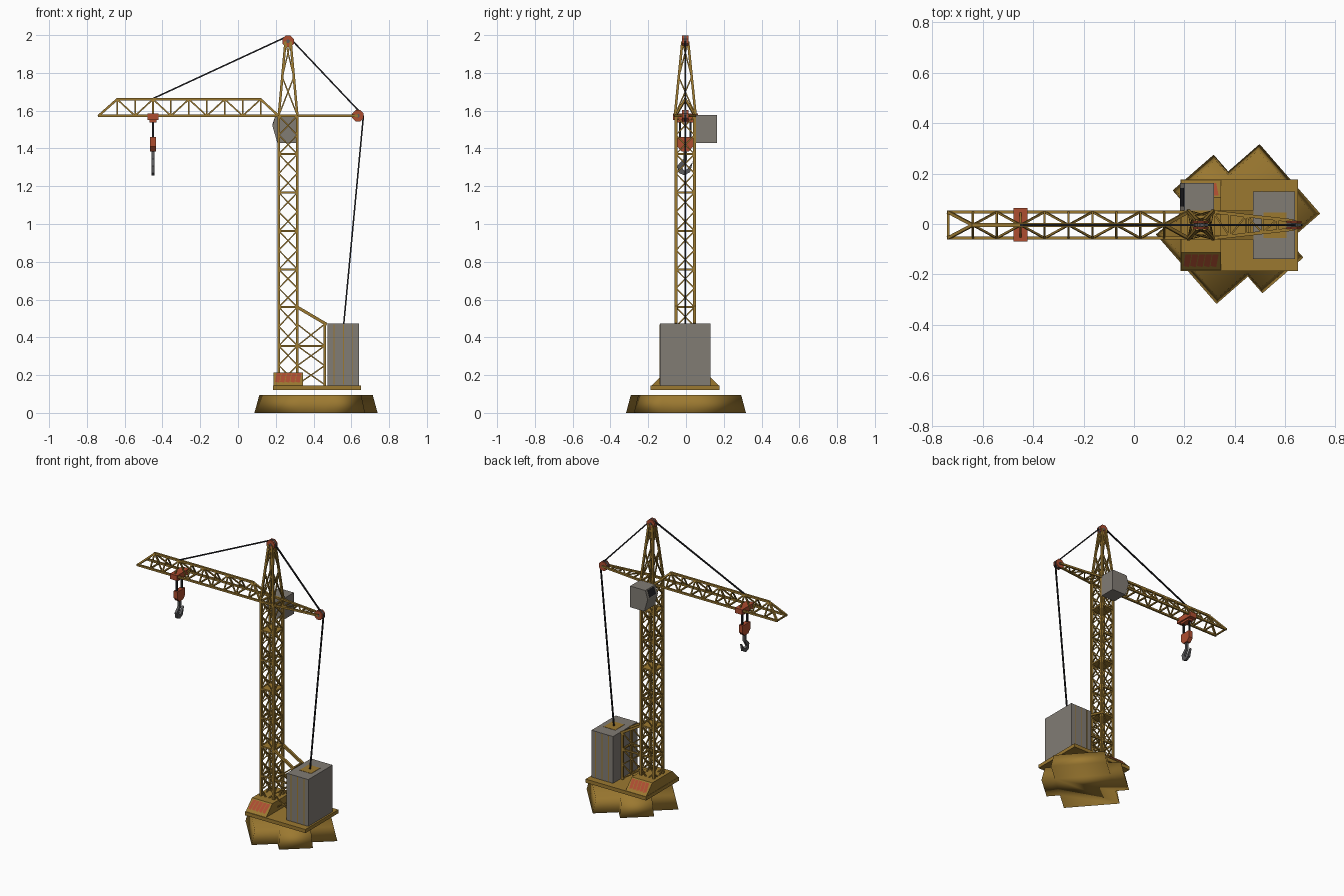
import bpy, bmesh, math
from mathutils import Vector, Matrix

if "Cube" in bpy.data.objects:
    bpy.data.objects.remove(bpy.data.objects["Cube"])


def material(name, rgb):
    m = bpy.data.materials.new(name)
    m.diffuse_color = (*rgb, 1)
    m.use_nodes = True
    m.node_tree.nodes["Principled BSDF"].inputs["Base Color"].default_value = m.diffuse_color
    return m


GOLD = material("ochre paint", (0.33, 0.19, 0.03))
RED = material("rust red", (0.42, 0.075, 0.03))
GREY = material("warm grey", (0.22, 0.20, 0.175))
STEEL = material("dark steel", (0.10, 0.10, 0.105))
BLACK = material("cable black", (0.015, 0.015, 0.018))
TX, YC, H = 0.265, -0.004, 0.049      # tower centre and half spacing of its posts


def finish(name, bm, mat):
    me = bpy.data.meshes.new(name)
    bm.to_mesh(me)
    bm.free()
    me.materials.append(mat)
    ob = bpy.data.objects.new(name, me)
    bpy.context.collection.objects.link(ob)
    return ob


def bar(bm, p, q, w=0.01, t=None):
    """square bar from p to q"""
    p, q = Vector(p), Vector(q)
    d = q - p
    z = d.normalized()
    x = Vector((0, 1, 0)) if abs(z.y) < 0.9 else Vector((1, 0, 0))
    y = z.cross(x).normalized()
    x = y.cross(z)
    rot = Matrix((x, y, z)).transposed().to_4x4()
    m = Matrix.Translation((p + q) / 2) @ rot @ Matrix.Diagonal((w, t or w, d.length, 1))
    bmesh.ops.create_cube(bm, size=1, matrix=m)


def box(bm, x0, x1, y0, y1, z0, z1):
    m = Matrix.Translation(((x0 + x1) / 2, (y0 + y1) / 2, (z0 + z1) / 2))
    bmesh.ops.create_cube(bm, size=1, matrix=m @ Matrix.Diagonal((x1 - x0, y1 - y0, z1 - z0, 1)))


def boxes(name, mat, *dims):
    bm = bmesh.new()
    for d in dims:
        box(bm, *d)
    return finish(name, bm, mat)


def loft(name, mat, a, b):
    """closed solid between two matching outlines"""
    bm = bmesh.new()
    va, vb = [bm.verts.new(p) for p in a], [bm.verts.new(p) for p in b]
    n = len(a)
    bm.faces.new(va[::-1])
    bm.faces.new(vb)
    for i in range(n):
        bm.faces.new((va[i], va[(i + 1) % n], vb[(i + 1) % n], vb[i]))
    bmesh.ops.recalc_face_normals(bm, faces=bm.faces)
    return finish(name, bm, mat)


# cross-shaped tapered foot, turned about 41 degrees, softly shaded
cross = [(.273, -.183), (.273, .183), (.108, .183), (.108, .271), (-.108, .271), (-.108, .183),
         (-.273, .183), (-.273, -.183), (-.108, -.183), (-.108, -.271), (.108, -.271), (.108, -.183)]
turn = Matrix.Rotation(math.radians(41.1), 3, 'Z')


def foot_ring(s, z):
    return [turn @ Vector((u * s, v * s, 0)) + Vector((.413, 0, z)) for u, v in cross]


foot = loft("base_foot", GOLD, foot_ring(1, 0), foot_ring(.92, .095))
for f in foot.data.polygons:
    f.use_smooth = True

# platform, sloped tower footing and its red stripes
boxes("platform", GOLD, (.185, .652, -.187, .177, .12, .145))
prof = [(-.182, .145), (.174, .145), (.105, .215), (-.113, .215)]
loft("tower_footing", GOLD, [(.187, y, z) for y, z in prof], [(.345, y, z) for y, z in prof])
bm = bmesh.new()
for s in (-1, 1):
    for i in range(5):
        x = .196 + i * .027
        q = [(x, .163), (x + .022, .158), (x + .032, .208), (x + .008, .208)]
        vs = [bm.verts.new((px, YC + s * (.18 - (z - .145) * .986), z + .002)) for px, z in q]
        bm.faces.new(vs if s < 0 else vs[::-1])
finish("footing_stripes", bm, RED)

# counterweight with thin strips and top plate
boxes("counterweight", GREY, (.473, .64, -.138, .13, .145, .472))
boxes("counterweight_strips", GOLD,
      *[(x, x + .005, y - .001, y + .001, .15, .468) for y in (-.138, .13) for x in (.505, .555, .605)])
boxes("counterweight_plate", GOLD, (.515, .605, -.055, .045, .472, .474))

# tower: posts, ring bars and crossed braces on all four sides
bm = bmesh.new()
corners = [(TX - H, YC - H), (TX + H, YC - H), (TX + H, YC + H), (TX - H, YC + H)]
levels = [.15, .355, .56, .76, .963, 1.166, 1.37, 1.572]
for i in range(4):
    a, b = corners[i], corners[(i + 1) % 4]
    bar(bm, (*a, .145), (*a, 1.578), .015)
    for lo, hi in zip(levels, levels[1:]):
        bar(bm, (*a, hi), (*b, hi), .011)
        mid = (lo + hi) / 2
        for z0, z1 in ((lo, mid), (mid, hi)):
            bar(bm, (*a, z0), (*b, z1), .007)
            bar(bm, (*b, z0), (*a, z1), .007)
for z in (.56, .963, 1.37):
    box(bm, TX - H, TX + H, YC - H, YC + H, z - .004, z + .004)
finish("tower", bm, GOLD)

# rear support frame between tower and counterweight
bm = bmesh.new()
for s in (-1, 1):
    y = YC + s * H
    bar(bm, (.459, y, .145), (.459, y, .475), .013)
    bar(bm, (.314, y, .56), (.47, y, .468), .016)
    bar(bm, (.314, y, .355), (.459, y, .355), .011)
    for z0, z1 in ((.15, .25), (.25, .355), (.355, .47)):
        bar(bm, (.314, y, z0), (.459, y, z1), .007)
        bar(bm, (.314, y, z1), (.459, y, z0), .007)
for z in (.355, .468):
    bar(bm, (.459, YC - H, z), (.459, YC + H, z), .011)
finish("rear_support", bm, GOLD)

# tapered tower head
bm = bmesh.new()


def head(i, t):
    x, y = corners[i % 4]
    k = 1 - .72 * t
    return (TX + (x - TX) * k, YC + (y - YC) * k * 1.12, 1.575 + .39 * t)


for i in range(4):
    bar(bm, head(i, 0), head(i, 1), .013)
    for t0, t1 in ((0, .52), (.52, 1)):
        bar(bm, head(i, t0), head(i + 1, t1), .007)
        bar(bm, head(i + 1, t0), head(i, t1), .007)
finish("tower_head", bm, GOLD)

# jib: triangular truss, two lower chords and one upper chord
bm = bmesh.new()
ZB, ZT, HY = 1.573, 1.66, .052
xs = [-.64 + .095 * i for i in range(9)]
bar(bm, (xs[0] - .004, YC, ZT), (xs[-1] + .004, YC, ZT), .014)
for s in (-1, 1):
    y = YC + s * HY
    bar(bm, (-.742, y, ZB), (TX + H, y, ZB), .013)
    bar(bm, (-.738, y, ZB), (xs[0], YC, ZT), .012)
    bar(bm, (xs[-1], YC, ZT), (.214, y, ZB), .012)
    for i, x in enumerate(xs):
        bar(bm, (x, y, ZB), (x, YC, ZT), .008)
        if i < 8:
            (y0, z0), (y1, z1) = ((y, ZB), (YC, ZT)) if i % 2 else ((YC, ZT), (y, ZB))
            bar(bm, (x, y0, z0), (xs[i + 1], y1, z1), .008)
for x in xs + [-.737, .214]:
    bar(bm, (x, YC - HY, ZB), (x, YC + HY, ZB), .009)
finish("jib", bm, GOLD)

# counter jib narrowing towards its pulley
bm = bmesh.new()
for s in (-1, 1):
    bar(bm, (TX + H, YC + s * HY, ZB), (.635, YC + s * .016, ZB), .013)
ks = [.314, .38, .445, .51, .57]
for i, x in enumerate(ks):
    w = HY - (x - .314) * .112
    bar(bm, (x, YC - w, ZB), (x, YC + w, ZB), .008)
    if i < 4:
        s = 1 if i % 2 else -1
        bar(bm, (x, YC - s * w, ZB), (ks[i + 1], YC + s * (w - .007), ZB), .007)
finish("counter_jib", bm, GOLD)

# pulleys: steel wheel and hub with two octagonal red cheeks
for name, x, z in (("head_pulley", TX, 1.967), ("rear_pulley", .635, 1.573)):
    for part, mat, r, ys, d in (("wheel", STEEL, .033, (0,), .012), ("hub", STEEL, .01, (0,), .036),
                                ("cheeks", RED, .033, (-.012, .012), .009)):
        bm = bmesh.new()
        for y in ys:
            m = Matrix.Translation((x, YC + y, z)) @ Matrix.Rotation(math.pi / 2, 4, 'X') \
                @ Matrix.Rotation(math.pi / 8, 4, 'Z')
            bmesh.ops.create_cone(bm, cap_ends=True, segments=8, radius1=r, radius2=r, depth=d, matrix=m)
        finish(name + "_" + part, bm, mat)

# stay cable
bm = bmesh.new()
path = [(-.45, ZT + .004), (TX, 1.995), (.664, 1.573), (.56, .472)]
for (x0, z0), (x1, z1) in zip(path, path[1:]):
    bar(bm, (x0, YC, z0), (x1, YC, z1), .009, .008)
finish("stay_cable", bm, BLACK)

# operator cab with a slanted nose and window
cab = [(.2, 1.578), (.182, 1.52), (.208, 1.43), (.318, 1.43), (.318, 1.578)]
loft("cab", GREY, [(x, .05, z) for x, z in cab], [(x, .163, z) for x, z in cab])
pane = [(.199, 1.572), (.184, 1.525), (.182, 1.525), (.197, 1.572)]
loft("cab_window", BLACK, [(x, .07, z) for x, z in pane], [(x, .143, z) for x, z in pane])

# trolley, hoist ropes, hook block and hook
TR = -.45
boxes("trolley", RED, (TR - .028, TR + .028, -.07, .063, 1.55, 1.586),
      (TR - .018, TR + .018, -.045, .037, 1.537, 1.552))
boxes("hoist_ropes", BLACK, *[(TR - .006, TR + .006, YC + y - .005, YC + y + .005, 1.455, 1.54) for y in (-.028, .028)])
block = [(-.042, 1.46), (.042, 1.46), (.042, 1.41), (.02, 1.385), (-.02, 1.385), (-.042, 1.41)]
loft("hook_block", RED, [(TR - .015, YC + y, z) for y, z in block], [(TR + .015, YC + y, z) for y, z in block])
hook = [(-.009, 1.39), (-.009, 1.345), (-.042, 1.308), (-.034, 1.27), (-.004, 1.258), (.026, 1.275), (.04, 1.33),
        (.012, 1.292), (-.004, 1.282), (-.018, 1.298), (.009, 1.338), (.009, 1.39)]
loft("hook", STEEL, [(TR - .008, YC + y, z) for y, z in hook], [(TR + .008, YC + y, z) for y, z in hook])
